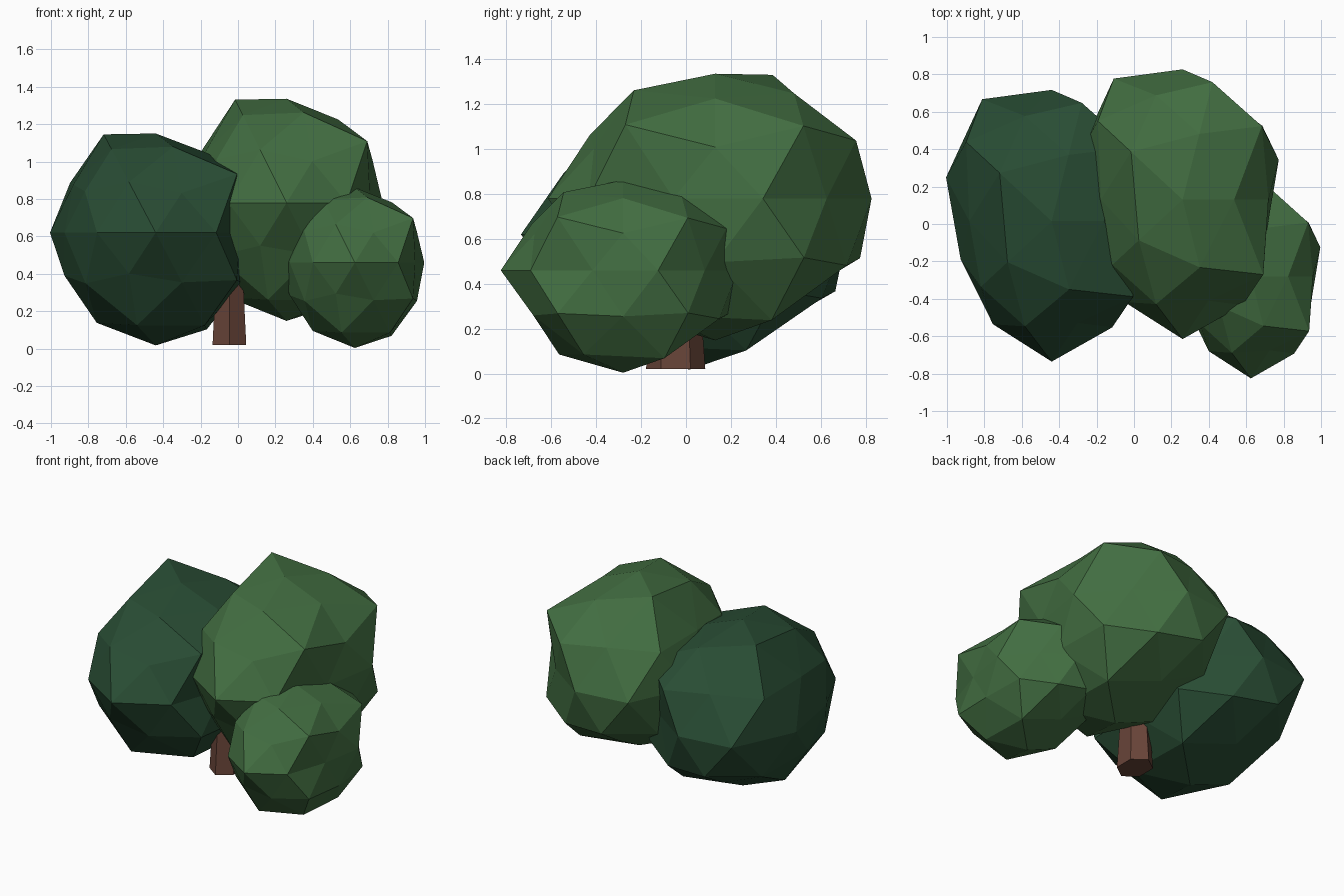
import bpy, bmesh, math
from mathutils import Vector

if "Cube" in bpy.data.objects:
    bpy.data.objects.remove(bpy.data.objects["Cube"])


def material(name, rgb):
    m = bpy.data.materials.new(name)
    m.diffuse_color = (*rgb, 1.0)
    m.use_nodes = True
    m.node_tree.nodes["Principled BSDF"].inputs["Base Color"].default_value = m.diffuse_color
    return m


dark_green = material("dark_green", (0.0220, 0.0740, 0.0345))
leaf_green = material("leaf_green", (0.0545, 0.1550, 0.0530))
bark_brown = material("bark_brown", (0.1380, 0.0580, 0.0400))

# Lumpiness of the foliage: radius factors per ring from bottom to top,
# each ring counted counter-clockwise from +x
LUMPS = [
    1.17,
    1.18, 0.98, 1.10, 1.13, 1.13,
    1.00, 1.05, 1.08, 1.00, 0.98,
    1.09, 1.10, 1.00, 0.95, 1.10,
    1.00, 0.89, 1.01, 1.16, 1.09, 0.94, 0.98, 1.08, 1.01, 0.87,
    0.95, 1.07, 1.16, 0.96, 0.92,
    1.14, 1.00, 0.95, 1.00, 1.16,
    0.97, 1.02, 1.20, 1.02, 1.05,
    1.03,
]


def ring_order(v):
    angle = round(math.degrees(math.atan2(v.co.y, v.co.x))) % 360
    return (round(v.co.z, 1), angle)


def finish(bm, name, mat):
    bmesh.ops.recalc_face_normals(bm, faces=bm.faces)
    mesh = bpy.data.meshes.new(name)
    bm.to_mesh(mesh)
    bm.free()
    mesh.materials.append(mat)
    obj = bpy.data.objects.new(name, mesh)
    bpy.context.collection.objects.link(obj)
    return obj


def foliage(name, centre, radii, mat):
    bm = bmesh.new()
    bmesh.ops.create_icosphere(bm, subdivisions=2, radius=1.0)
    for v, lump in zip(sorted(bm.verts, key=ring_order), LUMPS):
        v.co = Vector(c + r * lump * p for c, r, p in zip(centre, radii, v.co))
    return finish(bm, name, mat)


# Three faceted clumps of leaves
foliage("left_foliage", (-0.44, 0.015, 0.62), (0.545, 0.695, 0.515), dark_green)
foliage("top_foliage", (0.26, 0.13, 0.78), (0.54, 0.69, 0.54), leaf_green)
foliage("small_foliage", (0.625, -0.28, 0.46), (0.39, 0.505, 0.39), leaf_green)

# Tapered six-sided trunk, its top hidden in the leaves
bm = bmesh.new()
rings = []
for z, scale in ((0.02, 1.0), (0.62, 0.68)):
    rings.append([
        bm.verts.new((-0.046 + 0.104 * scale * math.cos(a),
                      -0.046 + 0.132 * scale * math.sin(a), z))
        for a in (math.radians(30 + 60 * i) for i in range(6))])
low, high = rings
bm.faces.new(low)
bm.faces.new(high)
for i in range(6):
    j = (i + 1) % 6
    bm.faces.new((low[i], low[j], high[j], high[i]))
finish(bm, "trunk", bark_brown)
